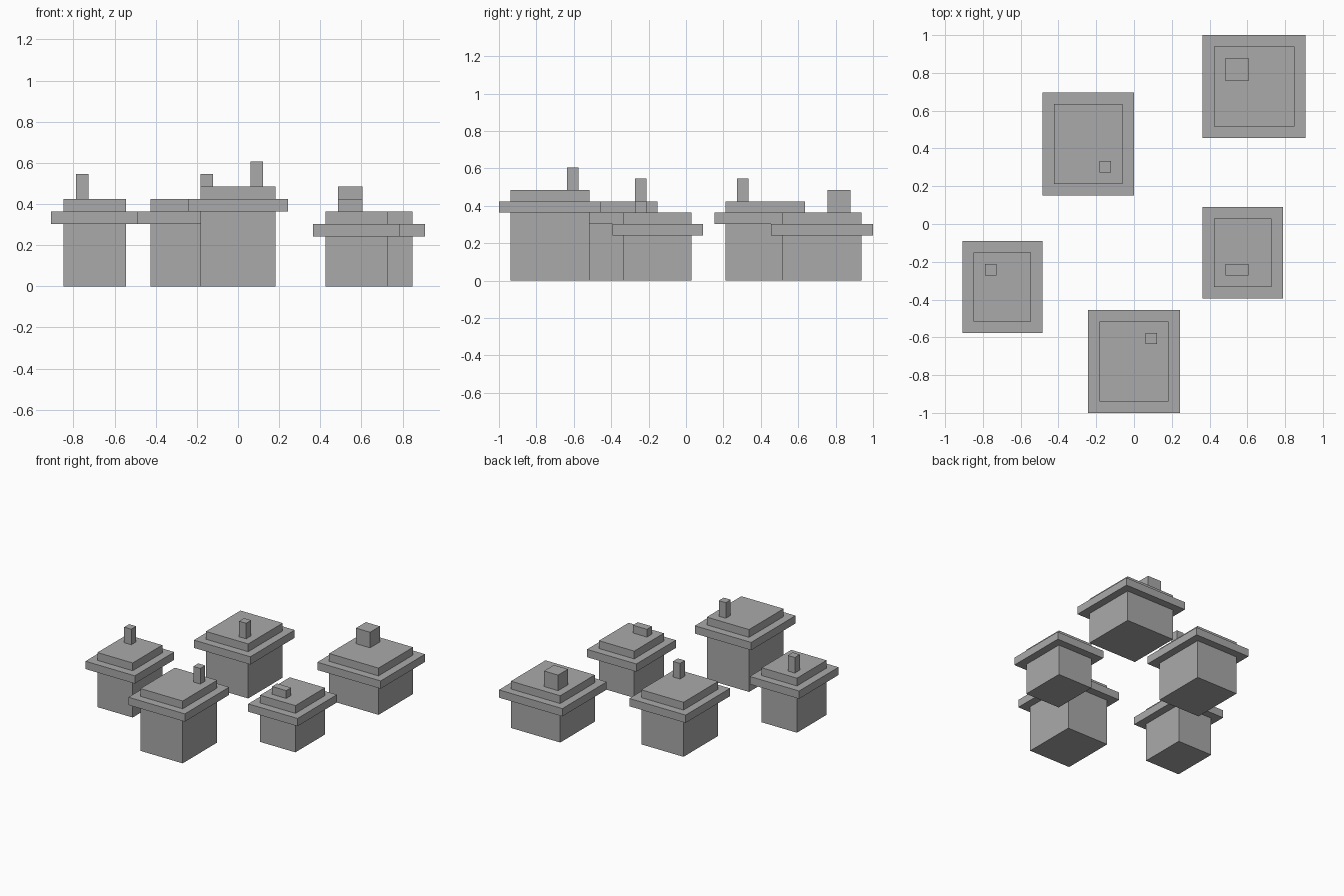
import bpy

UNIT = 2 / 33  # size of one building block

default = bpy.data.objects.get("Cube")
if default:
    bpy.data.objects.remove(default, do_unlink=True)

stone = bpy.data.materials.new("plain grey")
stone.use_nodes = True
GREY = (0.4, 0.4, 0.4, 1)
stone.diffuse_color = GREY
stone.node_tree.nodes["Principled BSDF"].inputs["Base Color"].default_value = GREY


def box(name, corner, size):
    """Box from its lowest corner and size, both in block units."""
    centre = [(c + s / 2) * UNIT for c, s in zip(corner, size)]
    bpy.ops.mesh.primitive_cube_add(size=1, location=centre)
    obj = bpy.context.object
    obj.name = name
    obj.scale = [s * UNIT for s in size]
    bpy.ops.object.transform_apply(location=False, rotation=False, scale=True)
    obj.data.materials.append(stone)


def house(name, x, y, width, depth, height, chimney_at, chimney_size):
    """Walls, overhanging eave, inset roof cap and chimney."""
    box(name + "_walls", (x, y, 0), (width, depth, height))
    box(name + "_eave", (x - 1, y - 1, height), (width + 2, depth + 2, 1))
    box(name + "_roof_cap", (x, y, height + 1), (width, depth, 1))
    cx, cy = chimney_at
    box(name + "_chimney", (x + cx, y + cy, height + 2), chimney_size)


# The five houses of the village
house("back_left_house", 7, 8.5, 7, 7, 4, (1, 4), (2, 2, 2))
house("back_right_house", -7, 3.5, 6, 7, 5, (4, 1), (1, 1, 2))
house("right_house", -14, -8.5, 5, 6, 5, (1, 4), (1, 1, 2))
house("front_house", -3, -15.5, 6, 7, 6, (4, 5), (1, 1, 2))
house("left_house", 7, -5.5, 5, 6, 4, (1, 1), (2, 1, 1))
